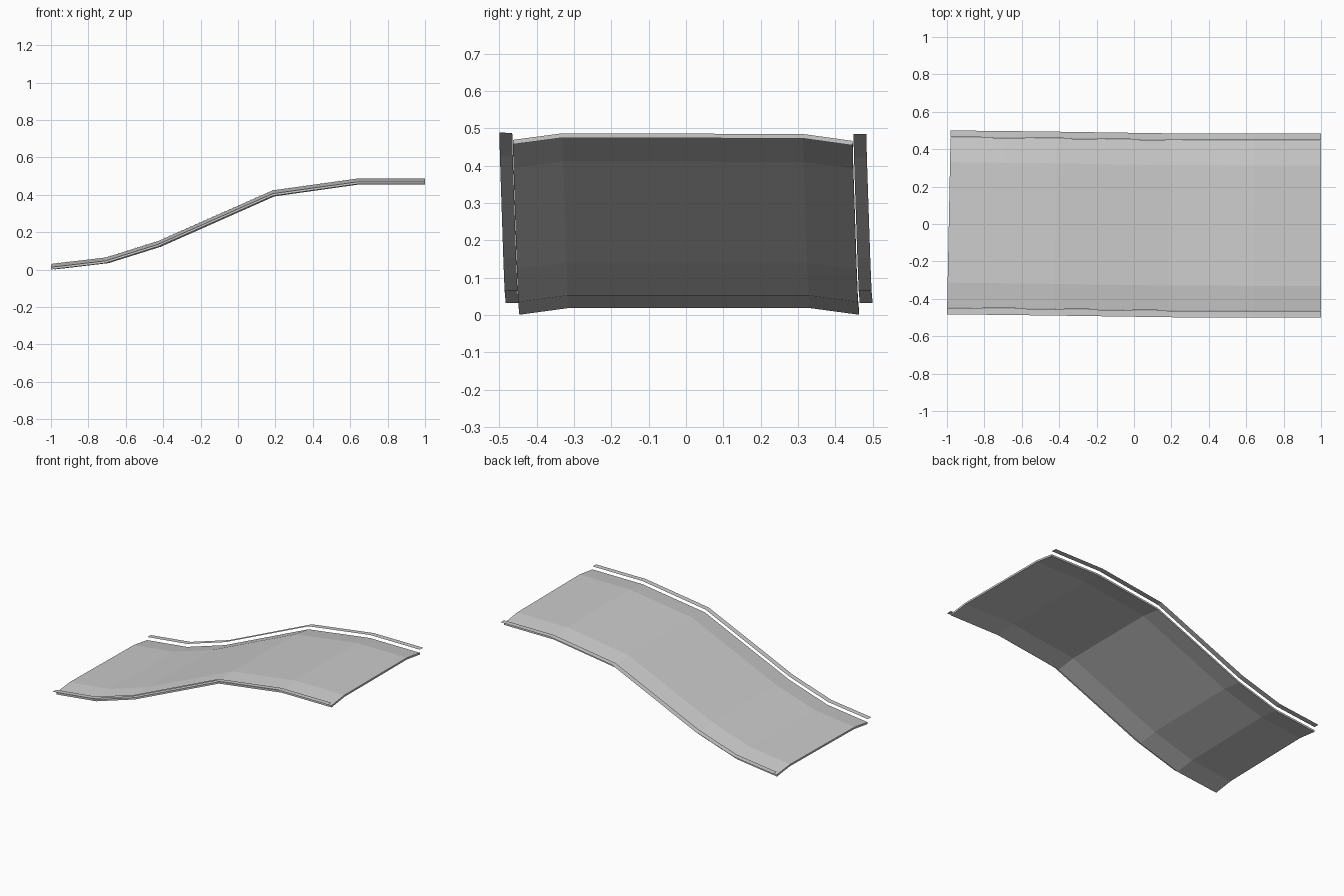
import bpy

if "Cube" in bpy.data.objects:
    bpy.data.objects.remove(bpy.data.objects["Cube"])

# Path stations: x, crown height, sideways offset, yaw lean, sideways tilt
STATIONS = [
    (-0.990, 0.031, 0.0085, 0.0200, 0.000),
    (-0.700, 0.065, 0.0055, 0.0190, 0.000),
    (-0.420, 0.153, 0.0020, 0.0170, -0.001),
    (0.190, 0.423, -0.0070, 0.0100, -0.003),
    (0.640, 0.486, -0.0085, 0.0030, -0.003),
    (1.000, 0.486, -0.0085, 0.0000, -0.003),
]


def sweep(name, profile, closed):
    """Sweep a (y, z) profile along the stations; cap the ends if closed."""
    n = len(profile)
    verts = []
    for x, z, shift, yaw, tilt in STATIONS:
        for py, pz in profile:
            verts.append((x + yaw * py, py + shift, z + pz + tilt * py))
    faces = []
    for s in range(len(STATIONS) - 1):
        for i in range(n if closed else n - 1):
            a, b = s * n + i, s * n + (i + 1) % n
            faces.append((a, a + n, b + n, b))
    if closed:
        last = (len(STATIONS) - 1) * n
        half = n // 2
        # Each strip of the arched section gets its own end quad
        for i in range(half - 1):
            q = (i, i + 1, n - 2 - i, n - 1 - i)
            faces.append(q)
            faces.append(tuple(last + k for k in reversed(q)))
    mesh = bpy.data.meshes.new(name)
    mesh.from_pydata(verts, [], faces)
    mesh.update()
    obj = bpy.data.objects.new(name, mesh)
    bpy.context.collection.objects.link(obj)
    return obj


# Thin cambered road slab
T = 0.012
top = [(-0.455, -0.018), (-0.322, 0), (0.322, 0), (0.455, -0.018)]
bottom = [(y, z - T) for y, z in reversed(top)]
sweep("road_slab", top + bottom, True)

# Flat edge strips standing just above the road edges
sweep("front_edge_strip", [(-0.4915, 0.001), (-0.457, 0.001)], False)
sweep("back_edge_strip", [(0.457, 0.001), (0.4915, 0.001)], False)
